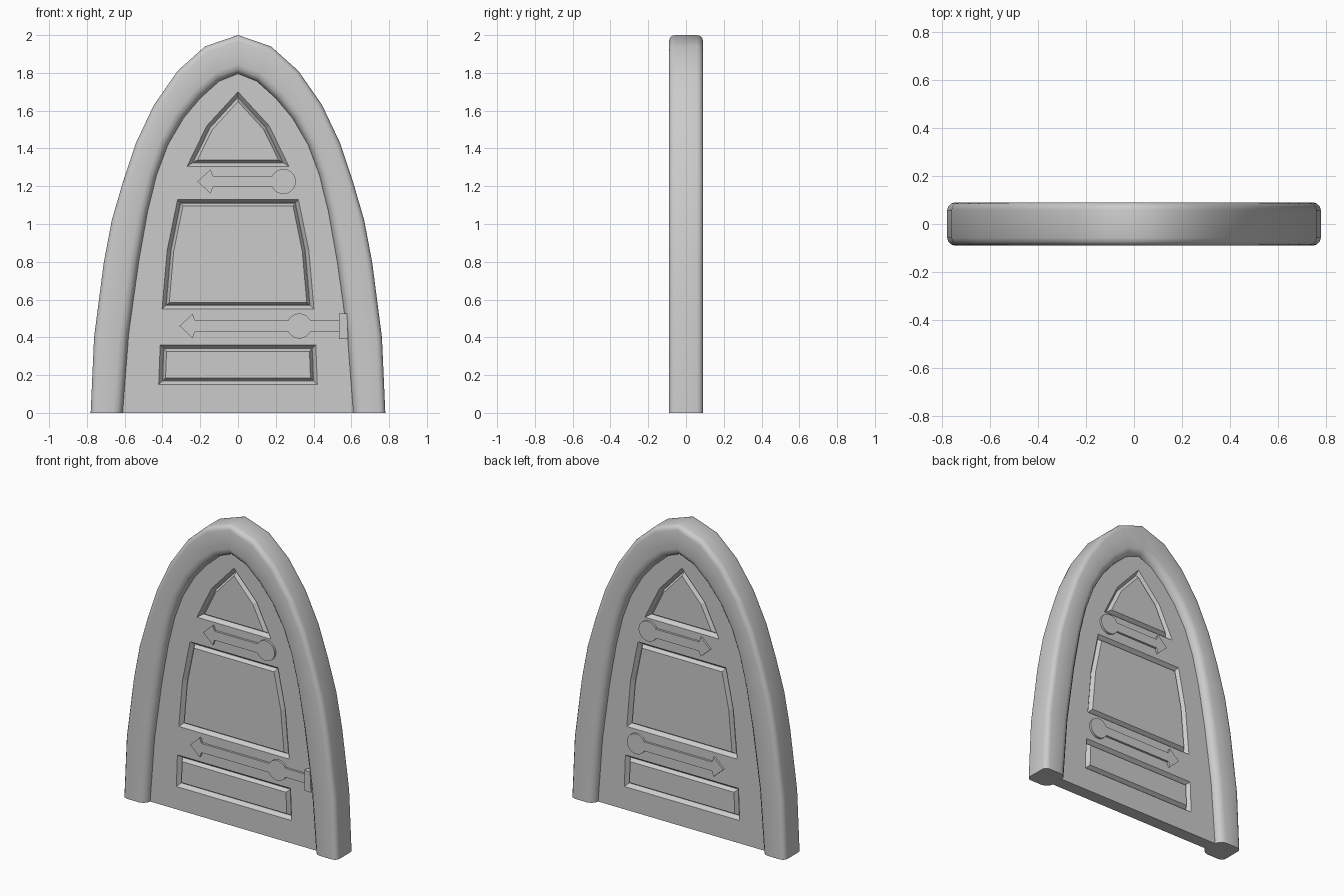
import bpy, bmesh, math
from mathutils import Vector

if "Cube" in bpy.data.objects:
    bpy.data.objects.remove(bpy.data.objects["Cube"])

# arch outlines, right half from the ground up to the apex (x, z)
OUTER = [(.78, 0), (.762, .4), (.71, .8), (.668, 1.02), (.61, 1.22),
         (.54, 1.43), (.445, 1.63), (.32, 1.81), (.175, 1.94), (0, 2)]
INNER = [(.61, 0), (.578, .42), (.525, .8), (.477, 1.07), (.43, 1.26),
         (.37, 1.42), (.288, 1.56), (.2, 1.665), (.1, 1.755), (0, 1.795)]
DOOR_Y = .042
FRAME_Y = .09


def mirrored(half):
    """Mirror a right-hand half outline over x = 0."""
    return half + [(-x, z) for x, z in reversed(half) if x > 1e-6]


def loft(name, rings):
    """Closed solid through equal-length rings of 3D points."""
    bm = bmesh.new()
    rows = [[bm.verts.new(p) for p in r] for r in rings]
    n = len(rows[0])
    for a, b in zip(rows, rows[1:]):
        for i in range(n):
            j = (i + 1) % n
            bm.faces.new((a[i], a[j], b[j], b[i]))
    bm.faces.new(rows[0])
    bm.faces.new(rows[-1])
    bmesh.ops.recalc_face_normals(bm, faces=bm.faces)
    me = bpy.data.meshes.new(name)
    bm.to_mesh(me)
    bm.free()
    ob = bpy.data.objects.new(name, me)
    bpy.context.collection.objects.link(ob)
    return ob


def prism(name, outline, y0, y1):
    return loft(name, [[(x, y, z) for x, z in outline] for y in (y0, y1)])


def inset(outline, d):
    """Mitred inward offset of a counter-clockwise outline."""
    pts, out = [Vector(p) for p in outline], []
    for i, p in enumerate(pts):
        e1 = (p - pts[i - 1]).normalized()
        e2 = (pts[(i + 1) % len(pts)] - p).normalized()
        n1, n2 = Vector((-e1.y, e1.x)), Vector((-e2.y, e2.x))
        out.append(p + (n1 + n2) * d / (1 + n1.dot(n2)))
    return out


def inset_loft(name, outline, side, steps):
    """Loft of inset outlines; steps are (inset, distance from mid plane)."""
    return loft(name, [[(p.x, side * y, p.y) for p in inset(outline, d)]
                       for d, y in steps])


# frame: rounded section (softer on the inside) swept between the two arches
rings = []
for o, i in zip(mirrored(OUTER), mirrored(INNER)):
    o, i = Vector(o), Vector(i)
    w = (o - i).length
    ring = []
    for k, (sx, sy) in enumerate([(1, 1), (-1, 1), (-1, -1), (1, -1)]):
        r = .032 if sx > 0 else .05
        for s in range(4):
            a = math.radians(90 * k + 30 * s)
            u = sx * (w / 2 - r) + r * math.cos(a)
            p = i + (o - i) * (u / w + .5)
            ring.append((p.x, sy * (FRAME_Y - r) + r * math.sin(a), p.y))
    rings.append(ring)
frame = loft("frame", rings)
bpy.context.view_layer.objects.active = frame
frame.select_set(True)
bpy.ops.object.shade_smooth_by_angle(angle=math.radians(45))

# door leaf, its edge tucked slightly into the frame
leaf = [tuple(Vector(i).lerp(Vector(o), .1)) for o, i in zip(OUTER, INNER)]
door = prism("door", mirrored(leaf), -DOOR_Y, DOOR_Y)

# panels on both faces: a V groove around a raised field
panels = [
    [(.27, 1.305), (.165, 1.52), (0, 1.7)],
    [(.402, .55), (.375, .86), (.32, 1.13)],
    [(.42, .15), (.412, .36)],
]
MID, WIDTH, DEPTH = .019, .035, .025
for k, half in enumerate(panels):
    outline = mirrored(half)
    for s in (-1, 1):
        cutter = inset_loft(f"groove_cutter_{k}_{s}", outline, s,
                            [(-MID, DOOR_Y + DEPTH), (MID, DOOR_Y - DEPTH)])
        cutter.hide_render = True
        cutter.hide_set(True)
        cutter.display_type = 'WIRE'
        mod = door.modifiers.new("groove", 'BOOLEAN')
        mod.operation, mod.solver, mod.object = 'DIFFERENCE', 'EXACT', cutter
        inset_loft(f"panel_{k}_{'front' if s < 0 else 'back'}", outline, s,
                   [(MID, DOOR_Y - DEPTH - .002), (WIDTH, DOOR_Y - .001)])


def strap(name, tip, cx, z, side, end=None):
    """Arrow strap with a round boss, optionally running on to a hinge."""
    h, r = .03, .066
    a = math.asin(h / r)
    top = [(tip, 0), (tip + .07, .064), (tip + .082, h)]
    stop = a if end else 0
    for s in range(13):
        t = math.pi - a + (stop - math.pi + a) * s / 12
        top.append((cx + r * math.cos(t), r * math.sin(t)))
    if end:
        top.append((end, h))
    low = [(x, -v) for x, v in reversed(top) if v > 1e-6]
    prism(name, [(x, z + v) for x, v in top + low],
          side * (DOOR_Y - .005), side * (DOOR_Y + .014))


# iron straps on both faces
for side, label in ((-1, "front"), (1, "back")):
    strap(f"upper_strap_{label}", -.215, .24, 1.225, side)
    strap(f"lower_strap_{label}", -.31, .325, .46, side, .545 if side < 0 else None)

# hinge block at the front of the lower strap
prism("hinge_block", [(.535, .39), (.583, .39), (.577, .525), (.535, .525)], -.074, -.03)
